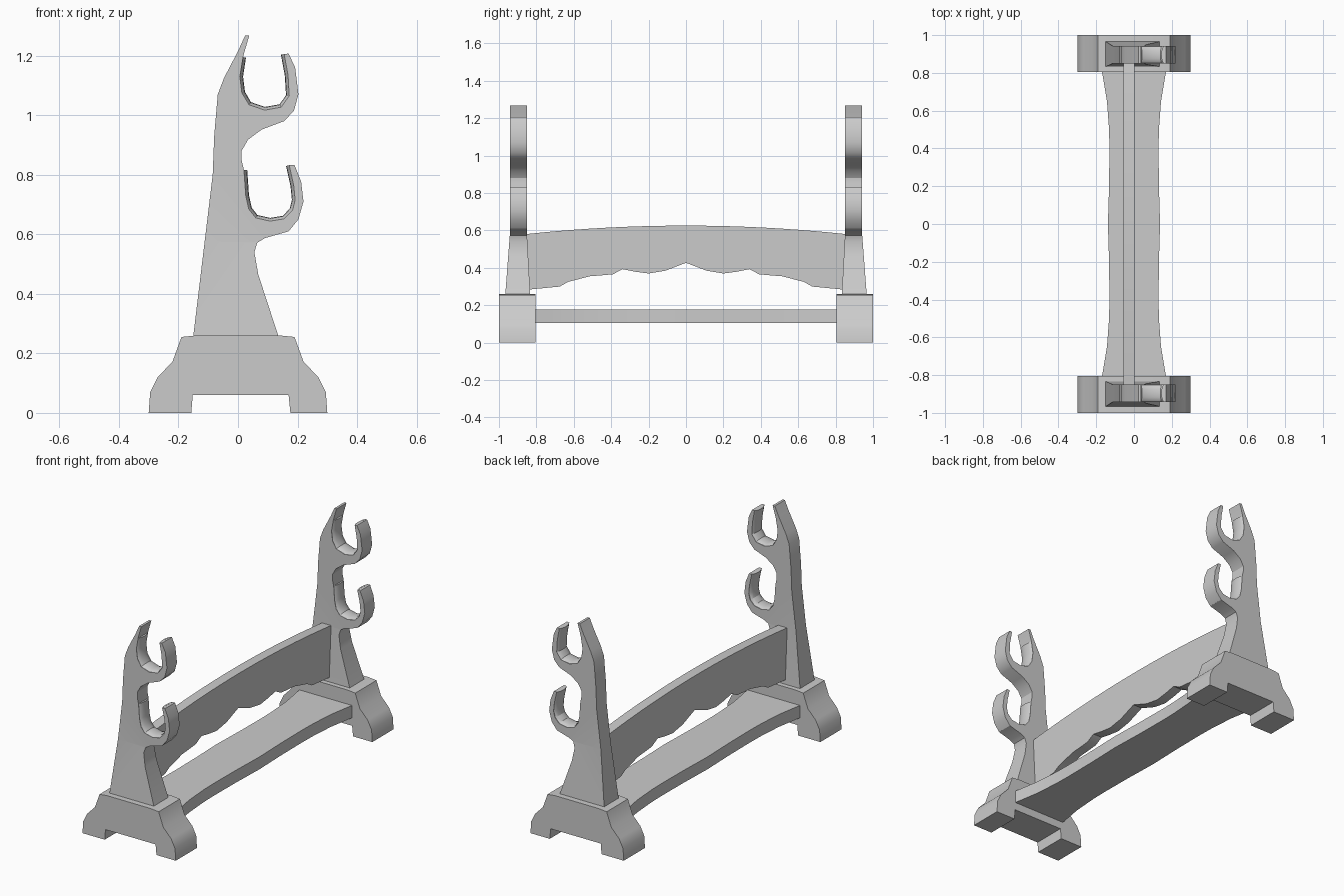
import bpy, bmesh
from mathutils import Vector

if "Cube" in bpy.data.objects:
    bpy.data.objects.remove(bpy.data.objects["Cube"])

AXES = {'x': lambda a, b, d: (d, a, b),
        'y': lambda a, b, d: (a, d, b),
        'z': lambda a, b, d: (a, b, d)}


def finish(name, bm, mirror_y=False):
    bmesh.ops.recalc_face_normals(bm, faces=bm.faces)
    me = bpy.data.meshes.new(name)
    bm.to_mesh(me)
    bm.free()
    ob = bpy.data.objects.new(name, me)
    bpy.context.collection.objects.link(ob)
    bpy.context.view_layer.objects.active = ob
    bpy.ops.object.select_all(action='DESELECT')
    ob.select_set(True)
    bpy.ops.object.shade_smooth_by_angle(angle=0.5)
    if mirror_y:
        m = ob.modifiers.new("mirror", 'MIRROR')
        m.use_axis = (False, True, False)
        m.use_mirror_merge = False
    return ob


def prism(pts, axis, lo, hi):
    """Extrude a 2D outline along an axis."""
    bm = bmesh.new()
    f = AXES[axis]
    a = [bm.verts.new(f(u, v, lo)) for u, v in pts]
    b = [bm.verts.new(f(u, v, hi)) for u, v in pts]
    bm.faces.new(a)
    bm.faces.new(b[::-1])
    for i in range(len(pts)):
        j = (i + 1) % len(pts)
        bm.faces.new((a[i], a[j], b[j], b[i]))
    return bm


# Feet: stepped block with curved shoulders and a notch underneath
half = [(.30, 0), (.295, .07), (.27, .12), (.22, .172), (.19, .255), (.14, .26)]
foot = half + [(-x, z) for x, z in reversed(half)] + \
    [(-.157, 0), (-.152, .06), (.17, .06), (.176, 0)]
finish("foot", prism(foot, 'y', .805, 1.0), True)

# Uprights: curved post with two hooks
slot_up = [(.006, 1.13), (.013, 1.075), (.037, 1.035), (.09, 1.017),
           (.145, 1.027), (.172, 1.065), (.168, 1.135), (.155, 1.205)]
slot_lo = [(.02, .815), (.026, .73), (.036, .685), (.06, .655), (.108, .644),
           (.155, .652), (.183, .68), (.192, .715), (.187, .765), (.172, .832)]
post = [(-.15, .26), (-.085, .80), (-.08, .93), (-.068, 1.07), (-.047, 1.125),
        (0, 1.215), (.024, 1.268), (.038, 1.268), (.018, 1.20)] + slot_up + \
       [(.17, 1.207), (.192, 1.16), (.203, 1.07), (.188, 1.015), (.155, .98),
        (.08, .952), (.034, .918), (.012, .88), (.012, .85)] + slot_lo + \
       [(.19, .832), (.212, .777), (.22, .71), (.203, .65), (.17, .61),
        (.09, .587), (.065, .572), (.055, .54), (.068, .465), (.135, .26)]
bm = prism(post, 'y', .85, .942)
bmesh.ops.bisect_plane(bm, geom=bm.verts[:] + bm.edges[:] + bm.faces[:],
                       plane_co=(0, 0, .575), plane_no=(0, 0, 1))
for v in bm.verts:                      # lower part flares in thickness
    t = max(0, (.575 - v.co.z) / .315)
    v.co.y += t * (.024 if v.co.y > .9 else -.017)
finish("upright", bm, True)


# Padded liners bulging inside each hook
def liner(name, path):
    pts = [Vector(p) for p in path]
    section = [(.85, -.003), (.858, .004), (.875, .009), (.896, .011),
               (.917, .009), (.934, .004), (.942, -.003)]
    bm = bmesh.new()
    rows = []
    for i, p in enumerate(pts):
        d = (pts[min(i + 1, len(pts) - 1)] - pts[max(i - 1, 0)]).normalized()
        n = Vector((-d.y, d.x))
        rows.append([bm.verts.new((p.x + n.x * h, y, p.y + n.y * h))
                     for y, h in section])
    for r, s in zip(rows, rows[1:]):
        for k in range(len(section)):
            m = (k + 1) % len(section)
            bm.faces.new((r[k], r[m], s[m], s[k]))
    bm.faces.new(rows[0])
    bm.faces.new(rows[-1][::-1])
    finish(name, bm, True)


liner("upper_hook_liner", [(.016, 1.195)] + slot_up)
liner("lower_hook_liner", slot_lo)

# Back board: arched top and scalloped lower edge
low = [(.85, .283), (.675, .30), (.63, .325), (.515, .355), (.45, .36),
       (.39, .366), (.34, .393), (.275, .38), (.2, .37), (.11, .385)]
board = [(-y, z) for y, z in low] + [(0, .427)] + low[::-1]
board += [(.86 - .086 * i, .58 + .046 * (1 - ((.86 - .086 * i) / .86) ** 2))
          for i in range(21)]
finish("back_board", prism(board, 'x', -.055, .003))

# Lower shelf: plank that flares towards the feet
side = [(.172, .82), (.158, .74), (.143, .65), (.132, .5), (.13, .4),
        (.132, .2), (.138, 0)]
right = side + [(x, -y) for x, y in side[-2::-1]]
shelf = right + [(-x, y) for x, y in reversed(right)]
finish("lower_shelf", prism(shelf, 'z', .106, .178))
